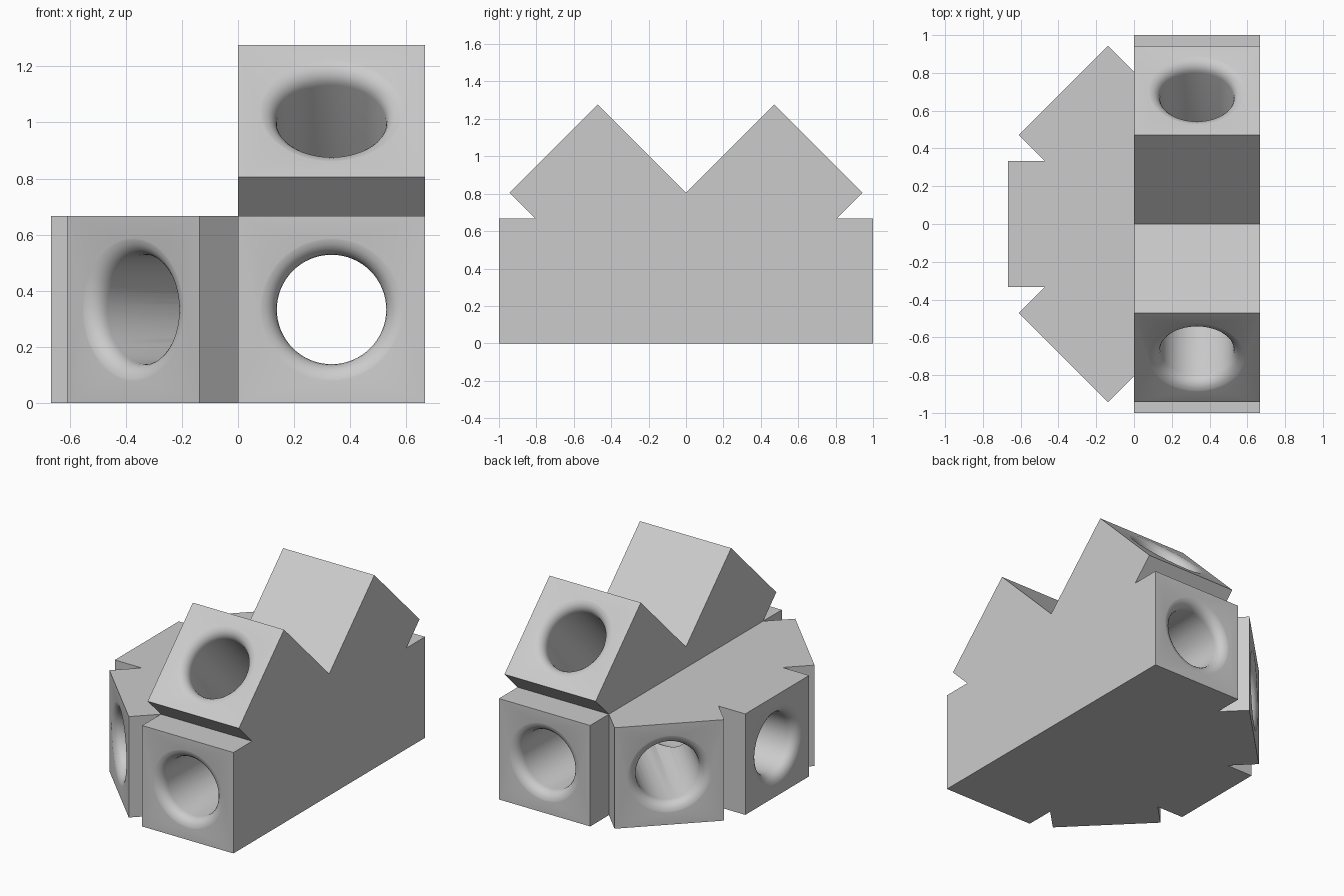
import bpy
import bmesh
import math
from mathutils import Vector

if "Cube" in bpy.data.objects:
    bpy.data.objects.remove(bpy.data.objects["Cube"])

HALF = 1 / 3                      # half width of every arm
SIDE = 2 * HALF
Q = math.sqrt(0.5)
IN, OUT = Q * (1 - HALF), Q * (1 + HALF)   # corners of a diagonal arm's end
NOTCH = OUT - (IN - HALF)                  # inner corner beside a diagonal arm
HUB = Vector((HALF, 0, HALF))
BORE, FILLET = 0.195, 0.065

grey = bpy.data.materials.new("light grey")
grey.use_nodes = True
colour = (0.6, 0.6, 0.6, 1)
grey.diffuse_color = colour
grey.node_tree.nodes["Principled BSDF"].inputs["Base Color"].default_value = colour


def make_object(name, bm, smooth=False):
    bmesh.ops.recalc_face_normals(bm, faces=bm.faces)
    for face in bm.faces:
        face.smooth = smooth
    mesh = bpy.data.meshes.new(name)
    bm.to_mesh(mesh)
    bm.free()
    mesh.materials.append(grey)
    obj = bpy.data.objects.new(name, mesh)
    bpy.context.collection.objects.link(obj)
    return obj


def prism(name, half, place, direction):
    """Mirror half an outline across y = 0, then extrude it."""
    outline = half + [(-y, h) for y, h in reversed(half) if y > 0]
    bm = bmesh.new()
    face = bm.faces.new([bm.verts.new(place(y, h)) for y, h in outline])
    new = bmesh.ops.extrude_face_region(bm, geom=[face])["geom"]
    moved = [g for g in new if isinstance(g, bmesh.types.BMVert)]
    bmesh.ops.translate(bm, verts=moved, vec=direction)
    return make_object(name, bm)


def bore_cutter(name, direction, through=False, sides=64):
    """Round bore from the hub with a rounded mouth, made as a lathe."""
    mouth = []
    for step in range(6):
        a = math.radians(16 * step)
        mouth.append((BORE + FILLET * (1 - math.cos(a)),
                      1 - FILLET + FILLET * math.sin(a)))
    mouth.append((mouth[-1][0] + 0.08, mouth[-1][1] + 0.08 * math.tan(math.radians(10))))
    if through:
        profile = [(r, -d) for r, d in reversed(mouth)] + mouth
    else:
        profile = [(BORE * 0.98, 0), (BORE, 0.03)] + mouth
    turn = Vector(direction).to_track_quat('Z', 'Y')
    angles = [2 * math.pi * i / sides for i in range(sides)]
    bm = bmesh.new()
    rings = [[bm.verts.new(HUB + turn @ Vector((r * math.cos(a), r * math.sin(a), d)))
              for a in angles] for r, d in profile]
    for low, high in zip(rings, rings[1:]):
        for i in range(sides):
            j = (i + 1) % sides
            bm.faces.new((low[i], low[j], high[j], high[i]))
    bm.faces.new(rings[0])
    bm.faces.new(rings[-1])
    cutter = make_object(name, bm, smooth=True)
    cutter.hide_render = True
    return cutter


def combine(target, other, operation):
    mod = target.modifiers.new("combine", 'BOOLEAN')
    mod.operation, mod.solver, mod.object = operation, 'EXACT', other
    graph = bpy.context.evaluated_depsgraph_get()
    mesh = bpy.data.meshes.new_from_object(target.evaluated_get(graph))
    target.modifiers.clear()
    target.data = mesh
    bpy.data.objects.remove(other)


# Upright body: straight bar with two raised diagonal arms
body = prism("junction_block",
             [(0, HALF + OUT - IN), (IN, HALF + OUT), (OUT, HALF + IN),
              (NOTCH, SIDE), (1, SIDE), (1, 0)],
             lambda y, h: (0, y, h), (SIDE, 0, 0))

# Flat fan: one sideways arm and two diagonal arms
fan = prism("side_fan",
            [(HALF, HALF - 1), (HALF, HALF - NOTCH), (IN, HALF - OUT),
             (OUT, HALF - IN), (NOTCH, 0), (NOTCH - 0.1, 0.1)],
            lambda y, h: (h, y, 0), (0, 0, SIDE))
combine(body, fan, 'UNION')

# Bores meeting at the hub
combine(body, bore_cutter("main_bore", (0, 1, 0), through=True), 'DIFFERENCE')
for label, direction in (("side", (-1, 0, 0)),
                         ("side_front", (-1, -1, 0)), ("side_back", (-1, 1, 0)),
                         ("upper_front", (0, -1, 1)), ("upper_back", (0, 1, 1))):
    combine(body, bore_cutter(label + "_bore", direction), 'DIFFERENCE')

# Flat block faces, smooth bores, crisp edges
for poly in body.data.polygons:
    poly.use_smooth = poly.area < 0.05
body.data.set_sharp_from_angle(angle=math.radians(30))
